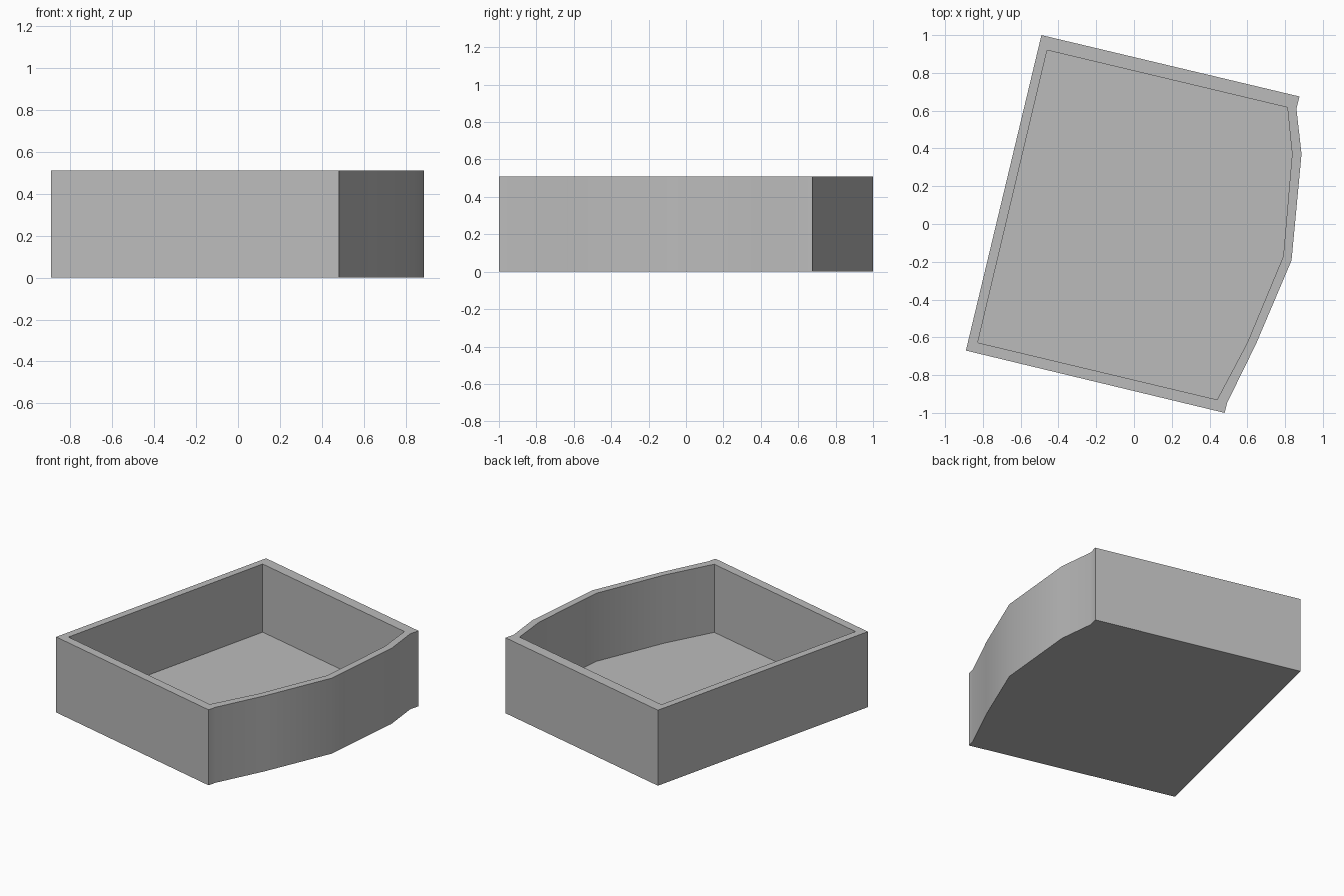
import bpy
import bmesh
import math

cube = bpy.data.objects.get("Cube")
if cube:
    bpy.data.objects.remove(cube, do_unlink=True)

HEIGHT = 0.51
FLOOR = 0.05

# Plan outlines, counter-clockwise: outer wall and inner cavity
OUTER = [(-0.49, 1.0), (-0.89, -0.67), (0.48, -1.0), (0.494, -0.945),
         (0.647, -0.633), (0.834, -0.193), (0.887, 0.37), (0.86, 0.61),
         (0.876, 0.675)]
INNER = [(-0.46, 0.92), (-0.827, -0.628), (0.44, -0.93), (0.6, -0.628),
         (0.79, -0.172), (0.837, 0.37), (0.812, 0.617)]

grey = bpy.data.materials.new("plain grey")
grey.use_nodes = True
colour = (0.5, 0.5, 0.5, 1)
grey.diffuse_color = colour
grey.node_tree.nodes["Principled BSDF"].inputs["Base Color"].default_value = colour


def ring(bm, outline, z):
    return [bm.verts.new((x, y, z)) for x, y in outline]


def bridge(bm, low, high):
    """Wall faces between two matching rings."""
    n = len(low)
    for i in range(n):
        j = (i + 1) % n
        bm.faces.new((low[i], low[j], high[j], high[i]))


def loop_edges(bm, verts):
    return [bm.edges.get((verts[i - 1], verts[i])) for i in range(len(verts))]


bm = bmesh.new()
# Outer shell: base and side walls
base, outer_rim = ring(bm, OUTER, 0), ring(bm, OUTER, HEIGHT)
bm.faces.new(base[::-1])
bridge(bm, base, outer_rim)
# Cavity: floor and inner walls
floor, inner_rim = ring(bm, INNER, FLOOR), ring(bm, INNER, HEIGHT)
bm.faces.new(floor)
bridge(bm, inner_rim, floor)
# Flat rim joining both walls
bmesh.ops.triangle_fill(bm, use_beauty=True, normal=(0, 0, 1),
                        edges=loop_edges(bm, outer_rim) + loop_edges(bm, inner_rim))
bmesh.ops.recalc_face_normals(bm, faces=bm.faces)

mesh = bpy.data.meshes.new("open_tray")
bm.to_mesh(mesh)
bm.free()
mesh.materials.append(grey)
tray = bpy.data.objects.new("open_tray", mesh)
bpy.context.collection.objects.link(tray)

# Smooth the bowed side, keep the corners sharp
bpy.ops.object.select_all(action="DESELECT")
tray.select_set(True)
bpy.context.view_layer.objects.active = tray
bpy.ops.object.shade_smooth_by_angle(angle=math.radians(30))
